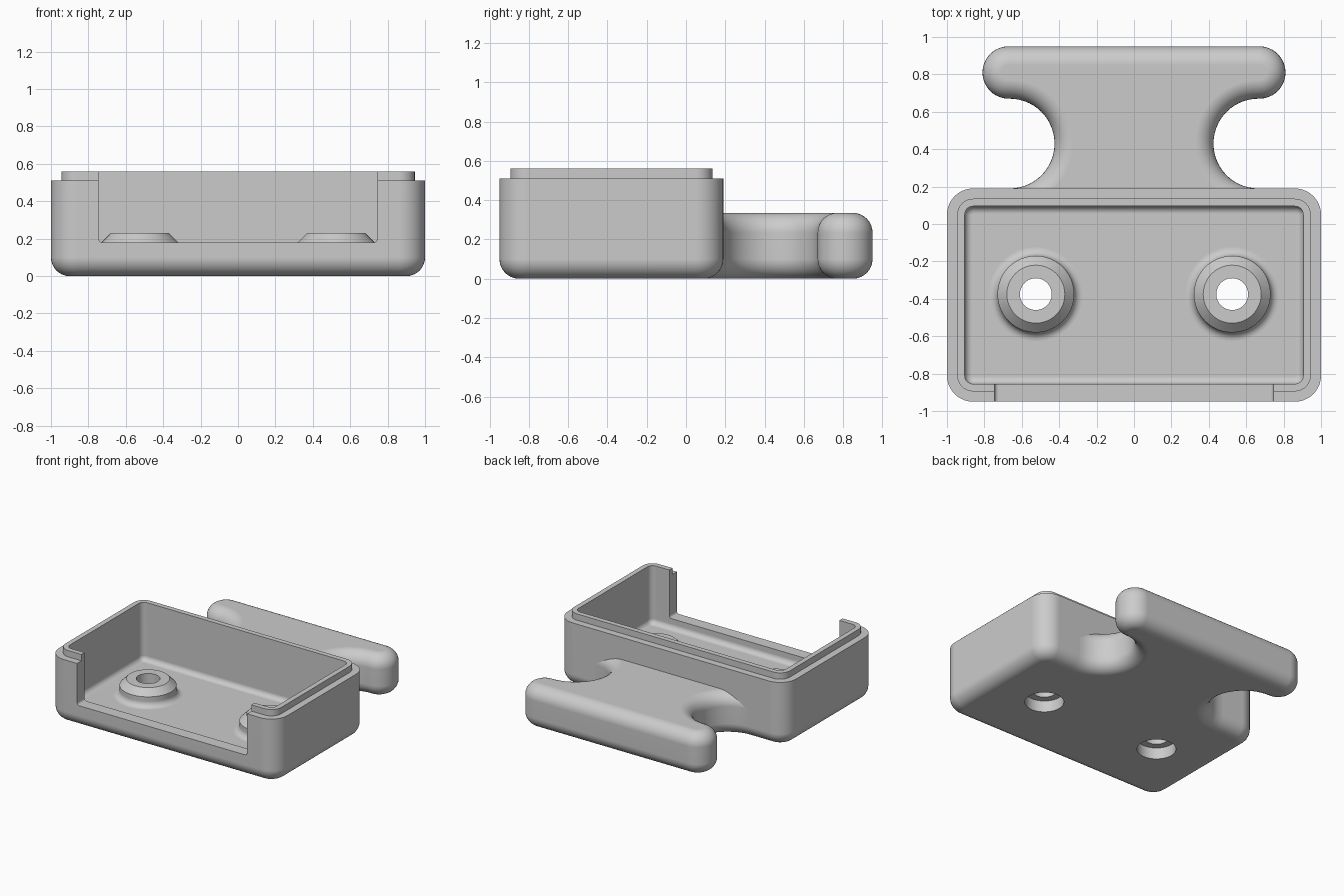
import bpy, bmesh
from math import sin, cos, pi, radians
from mathutils import Matrix, Vector

if "Cube" in bpy.data.objects:
    bpy.data.objects.remove(bpy.data.objects["Cube"])

grey = bpy.data.materials.new("plain grey")
grey.use_nodes = True
grey.diffuse_color = (0.6, 0.6, 0.6, 1)
bsdf = next(n for n in grey.node_tree.nodes if n.type == "BSDF_PRINCIPLED")
bsdf.inputs["Base Color"].default_value = grey.diffuse_color


def make_object(name, bm):
    bmesh.ops.recalc_face_normals(bm, faces=bm.faces)
    mesh = bpy.data.meshes.new(name)
    bm.to_mesh(mesh)
    bm.free()
    mesh.materials.append(grey)
    obj = bpy.data.objects.new(name, mesh)
    bpy.context.collection.objects.link(obj)
    return obj


def finish(obj):
    bpy.ops.object.select_all(action="DESELECT")
    obj.select_set(True)
    bpy.context.view_layer.objects.active = obj
    bpy.ops.object.shade_smooth_by_angle(angle=radians(30))
    weighted = obj.modifiers.new("weighted normals", "WEIGHTED_NORMAL")
    weighted.keep_sharp = True


def cut(obj, cutters):
    for cutter in cutters:
        mod = obj.modifiers.new("cut", "BOOLEAN")
        mod.operation = "DIFFERENCE"
        mod.solver = "EXACT"
        mod.object = cutter
    graph = bpy.context.evaluated_depsgraph_get()
    mesh = bpy.data.meshes.new_from_object(obj.evaluated_get(graph))
    obj.modifiers.clear()
    obj.data = mesh
    for cutter in cutters:
        bpy.data.objects.remove(cutter)


def quarter(radius, steps=8):
    """Pairs (inset, height) rounding a lower edge, bottom to side."""
    turns = [i / steps * pi / 2 for i in range(steps + 1)]
    return [(radius * (1 - sin(t)), radius * (1 - cos(t))) for t in turns]


def bridge(bm, rings):
    for low, high in zip(rings, rings[1:]):
        for i in range(len(low)):
            j = (i + 1) % len(low)
            bm.faces.new((low[i], low[j], high[j], high[i]))


def loft(name, outline, layers):
    """Stack an inset outline through (inset, height) layers and cap it."""
    bm = bmesh.new()
    rings = [[bm.verts.new((x, y, z)) for x, y in outline(d)] for d, z in layers]
    bridge(bm, rings)
    bm.faces.new(rings[0])
    bm.faces.new(rings[-1])
    return make_object(name, bm)


def arc(cx, cy, r, start, end, steps):
    turns = [radians(start + (end - start) * i / steps) for i in range(steps + 1)]
    return [(cx + r * cos(t), cy + r * sin(t)) for t in turns]


# Tray: outer wall, stepped lip, cavity and floor in one stack
BOX_Y, CORNER = -0.38, 0.14


def box_outline(d):
    points = []
    for k, (sx, sy) in enumerate([(1, 1), (-1, 1), (-1, -1), (1, -1)]):
        points += arc(sx * (1 - CORNER), BOX_Y + sy * (0.57 - CORNER),
                      CORNER - d, 90 * k, 90 * k + 90, 10)
    return points


cavity = [(0.095 + d, 0.1 + h) for d, h in reversed(quarter(0.04))]
tray = loft("tray", box_outline, quarter(0.1)
            + [(0, 0.51), (0.055, 0.51), (0.055, 0.56), (0.095, 0.56)] + cavity)

# Front opening cutter with small rounded lower corners
bm = bmesh.new()
bmesh.ops.create_cube(bm, size=1, matrix=Matrix.Translation((0, -0.95, 0.48))
                      @ Matrix.Diagonal((1.49, 0.3, 0.6, 1)))
low_edges = [e for e in bm.edges
             if all(v.co.z < 0.3 for v in e.verts)
             and abs(e.verts[0].co.x - e.verts[1].co.x) < 0.01]
bmesh.ops.bevel(bm, geom=low_edges, offset=0.02, segments=4, profile=0.5, affect="EDGES")
cutters = [make_object("opening_cutter", bm)]

# Screw hole cutters
BOSS_X, BOSS_Y, SEGMENTS = 0.525, -0.375, 48
for side in (-1, 1):
    bm = bmesh.new()
    bmesh.ops.create_cone(bm, cap_ends=True, segments=SEGMENTS, radius1=0.14,
                          radius2=0.14, depth=0.4,
                          matrix=Matrix.Translation((side * BOSS_X, BOSS_Y, 0)))
    cutters.append(make_object("hole_cutter", bm))
cut(tray, cutters)
finish(tray)

# Screw bosses: turned rings with a chamfered top and a filleted foot
foot = [(0.205 + d, 0.1 + h) for d, h in reversed(quarter(0.045))]
profile = ([(0.16, 0.09), (0.085, 0.09), (0.085, 0.23), (0.155, 0.23), (0.205, 0.18)]
           + foot + [(0.25, 0.097), (0.16, 0.097)])
for side, label in ((-1, "right"), (1, "left")):
    bm = bmesh.new()
    rings = []
    for r, z in profile + profile[:1]:
        if len(rings) == len(profile):
            rings.append(rings[0])
        else:
            rings.append([bm.verts.new((side * BOSS_X + x, BOSS_Y + y, z))
                          for x, y in arc(0, 0, r, 0, 360, SEGMENTS)[:-1]])
    bridge(bm, rings)
    finish(make_object(label + "_screw_boss", bm))


# Handle: crossbar with round ends, joined to the tray by a scooped neck
def handle_outline(d):
    half = (arc(0.665, 0.43, 0.24 + d, 270, 90, 28)
            + arc(0.67, 0.81, 0.14 - d, -90, 90, 24))
    half = [(0.665, 0.097)] + [(x, max(y, 0.1)) for x, y in half]
    return half + [(-x, y) for x, y in reversed(half)]


HANDLE_TOP = 0.335
rounding = quarter(0.1)
handle = loft("handle", handle_outline,
              rounding + [(d, HANDLE_TOP - h) for d, h in reversed(rounding)])
finish(handle)
